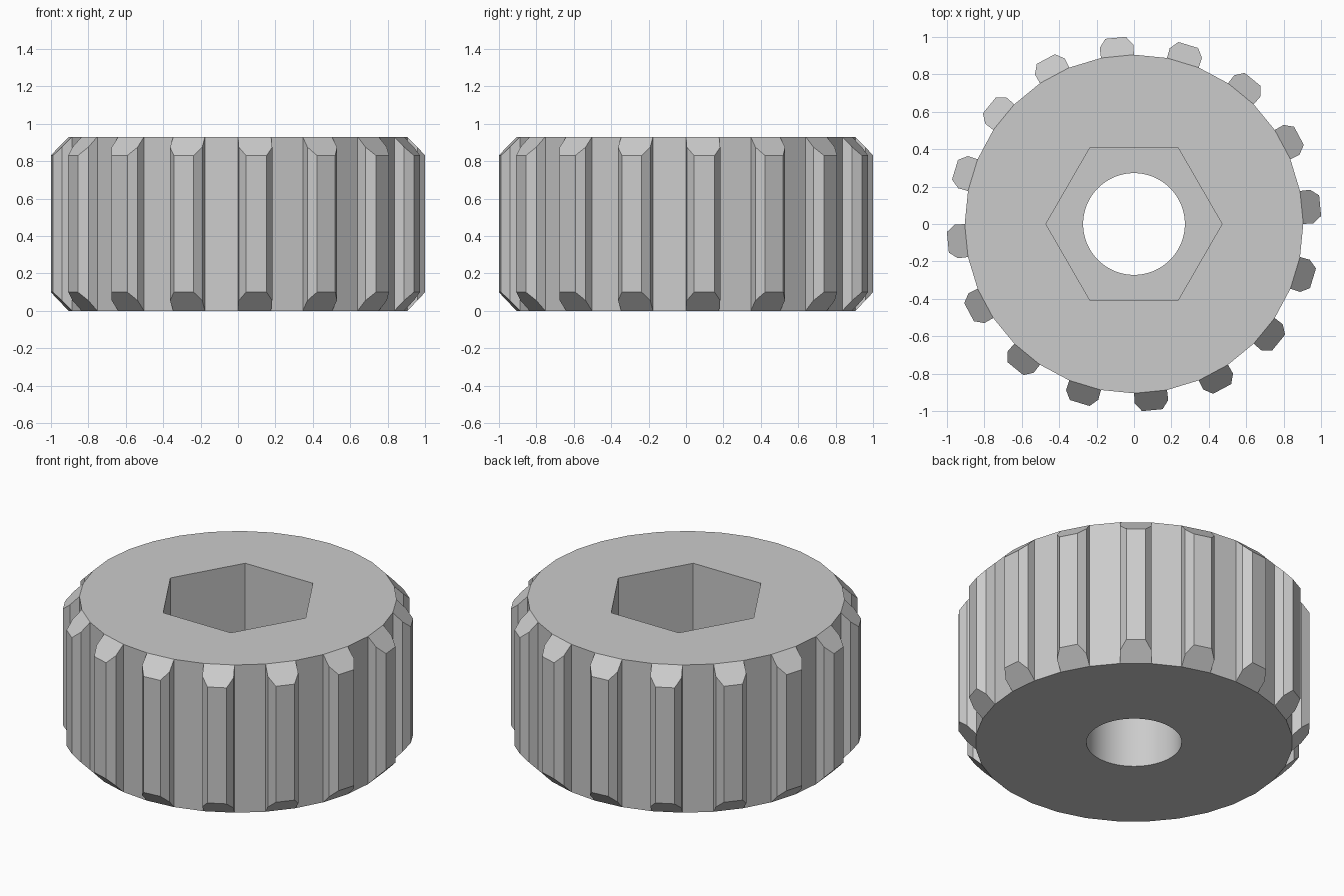
import bpy
import bmesh
from math import cos, sin, pi, tau

if "Cube" in bpy.data.objects:
    bpy.data.objects.remove(bpy.data.objects["Cube"])

HEIGHT = 0.93
RADIUS = 0.905
SIDES = 32
RIBS = 16
STEPS = 96                                # divisible by both 32 and 6
APOTHEM = RADIUS * cos(pi / SIDES)

grey = bpy.data.materials.new("plain grey")
grey.use_nodes = True
colour = (0.6, 0.6, 0.6, 1)
grey.diffuse_color = colour
grey.node_tree.nodes["Principled BSDF"].inputs["Base Color"].default_value = colour


def polygon_radius(sides, radius, angle):
    """Distance from the centre to the edge of a regular polygon."""
    half = pi / sides
    return radius * cos(half) / cos(angle % (2 * half) - half)


def finish(bm, name):
    bmesh.ops.recalc_face_normals(bm, faces=bm.faces)
    mesh = bpy.data.meshes.new(name)
    bm.to_mesh(mesh)
    bm.free()
    mesh.materials.append(grey)
    return mesh


def add_object(name, mesh):
    obj = bpy.data.objects.new(name, mesh)
    bpy.context.collection.objects.link(obj)
    return obj


def knob_body():
    """Faceted drum with a hexagonal pocket and a round bore."""
    # (polygon sides, corner radius, height) for each loop of the section
    section = [
        (STEPS, 0.272, 0), (SIDES, RADIUS, 0), (SIDES, RADIUS, HEIGHT),
        (6, 0.471, HEIGHT), (6, 0.471, 0.46), (STEPS, 0.272, 0.46),
    ]
    bm = bmesh.new()
    loops = []
    for sides, radius, z in section:
        ring = []
        for i in range(STEPS):
            a = tau * i / STEPS
            r = polygon_radius(sides, radius, a)
            ring.append(bm.verts.new((r * cos(a), r * sin(a), z)))
        loops.append(ring)
    for k, ring in enumerate(loops):
        following = loops[(k + 1) % len(loops)]
        for i in range(STEPS):
            j = (i + 1) % STEPS
            face = bm.faces.new((ring[i], ring[j], following[j], following[i]))
            face.smooth = k == len(loops) - 1      # only the bore is round
    return finish(bm, "knob_body")


def grip_rib():
    """Upright rib whose ends slope back to the drum's rims."""
    half = RADIUS * sin(pi / SIDES)
    outline = [(APOTHEM, -half), (0.955, -0.09), (1, -0.055),
               (1, 0.055), (0.955, 0.09), (APOTHEM, half)]
    bm = bmesh.new()
    low, high = [], []
    for r, t in outline:
        cut = 0.1 * (r - APOTHEM) / (1 - APOTHEM)
        low.append(bm.verts.new((r, t, cut)))
        high.append(bm.verts.new((r, t, HEIGHT - cut)))
    bm.faces.new(low)
    bm.faces.new(high)
    for i in range(len(outline) - 1):
        bm.faces.new((low[i], low[i + 1], high[i + 1], high[i]))
    # The back stays open against the drum, so orient from the outer face
    return finish(bm, "grip_rib")


add_object("knob_body", knob_body())

# Ribs sit on every second facet of the drum
rib_mesh = grip_rib()
for i in range(RIBS):
    rib = add_object(f"grip_rib_{i + 1}", rib_mesh)
    rib.rotation_euler.z = pi / SIDES + tau * i / RIBS
